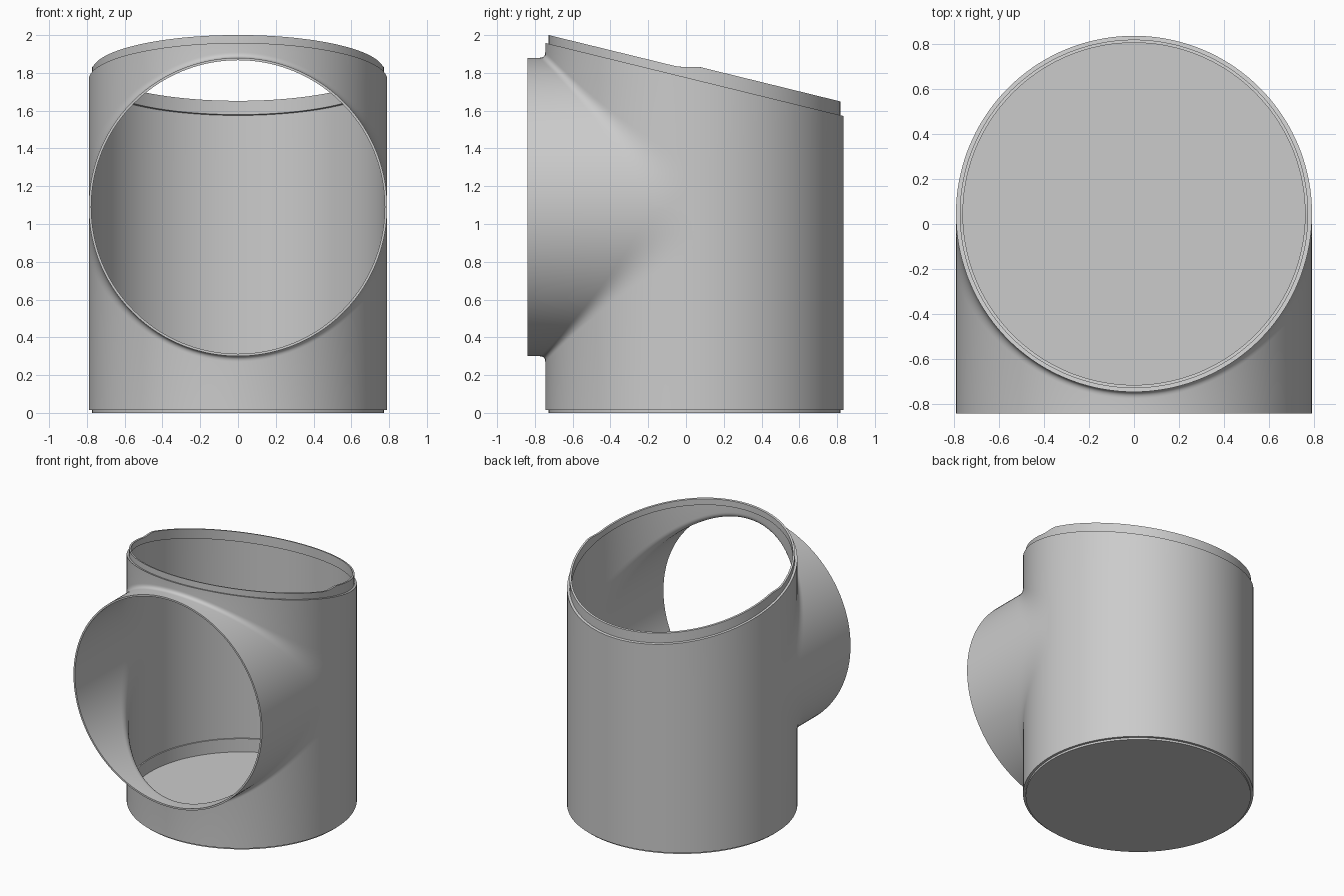
import bpy, bmesh
from math import sin, cos, pi

cube = bpy.data.objects.get("Cube")
if cube:
    bpy.data.objects.remove(cube, do_unlink=True)

CY, ZC, MOUTH = 0.045, 1.09, -0.84   # body axis, port axis height, port end
R_OUT, R_IN = 0.79, 0.777
N, ARC = 72, 8                       # columns per half turn, blend steps
ANGLES = [pi * i / N for i in range(2 * N)]

bm = bmesh.new()


def strip(lines, closed=False):
    """Quads between neighbouring polylines."""
    rows = [[bm.verts.new(p) for p in line] for line in lines]
    if closed:
        rows.append(rows[0])
    for a, b in zip(rows, rows[1:]):
        for j in range(len(a) - 1):
            bm.faces.new((a[j], b[j], b[j + 1], a[j + 1]))


def slant(y):
    return 1.765 - 0.245 * (y - CY)


def lip_top(y):
    step = min(1, max(0, (y + 0.04) / 0.11))
    return slant(y) + 0.046 + 0.027 * step


def ring(r, height):
    pts = []
    for a in ANGLES:
        y = CY - r * sin(a)
        pts.append((r * cos(a), y, height(y) if callable(height) else height))
    return pts


def mouth(r):
    return [(r * cos(a), MOUTH, ZC + r * sin(a)) for a in ANGLES]


def blend(r, a, side, extra):
    """Curve from the body wall onto the port, easing wider at the sides."""
    s = max(0, sin(a))
    gap = 0.03 + 0.2 * (1 - s) ** 2 + extra
    x, y, z = r * cos(a), CY - r * s, r * s
    pts = []
    for k in range(ARC + 1):
        t = k / ARC
        pts.append((x, y - gap * t * t, ZC + side * (z + gap * (1 - t) ** 2)))
    return pts


def skin(r, bottom, extra):
    """One wall surface: cylinder, blended port and slanted top."""
    front = [pi * i / N for i in range(N + 1)]
    for side in (-1, 1):
        lines = []
        for a in front:
            curve = blend(r, a, side, extra)
            x, y, _ = curve[0]
            end = (x, y, bottom if side < 0 else slant(y))
            lines.append([end] + curve + [(x, MOUTH, curve[-1][2])])
        strip(lines)
    # Back half of the body
    h = blend(r, 0, 1, extra)[0][2] - ZC
    lines = []
    for i in range(N + 1):
        a = pi + pi * i / N
        x, y = r * cos(a), CY - r * sin(a)
        lines.append([(x, y, z) for z in (bottom, ZC - h, ZC + h, slant(y))])
    strip(lines)
    # Flat web on each side between the upper and lower blends
    for a in (0, pi):
        web = blend(r, a, 1, extra) + blend(r, a, -1, extra)[-2::-1]
        bm.faces.new([bm.verts.new(p) for p in web])


def bridge(*loops):
    strip(list(zip(*loops)), closed=True)


# Outer and inner walls
skin(R_OUT, 0.015, 0)
skin(R_IN, 0.12, R_OUT - R_IN)

# Port edge
bridge(mouth(R_OUT), mouth(R_IN))

# Stepped lip around the slanted opening
bridge(ring(R_OUT, slant), ring(0.773, slant), ring(0.773, lip_top),
       ring(0.759, lip_top), ring(0.759, slant), ring(R_IN, slant))

# Recessed foot and inner floor ledge
bridge(ring(R_OUT, 0.015), ring(0.772, 0.015), ring(0.772, 0))
bridge(ring(R_IN, 0.12), ring(0.768, 0.12), ring(0.768, 0.02))
for r, z in ((0.772, 0), (0.768, 0.02)):
    bm.faces.new([bm.verts.new(p) for p in ring(r, z)])

bmesh.ops.remove_doubles(bm, verts=bm.verts, dist=0.00005)
bmesh.ops.recalc_face_normals(bm, faces=bm.faces)
mesh = bpy.data.meshes.new("ported_container")
bm.to_mesh(mesh)
bm.free()

grey = bpy.data.materials.new("plain grey")
grey.use_nodes = True
color = (0.6, 0.6, 0.6, 1)
grey.diffuse_color = color
grey.node_tree.nodes["Principled BSDF"].inputs["Base Color"].default_value = color
mesh.materials.append(grey)

body = bpy.data.objects.new("ported_container", mesh)
bpy.context.collection.objects.link(body)
bpy.ops.object.select_all(action="DESELECT")
body.select_set(True)
bpy.context.view_layer.objects.active = body
bpy.ops.object.shade_smooth_by_angle(angle=pi / 6)
